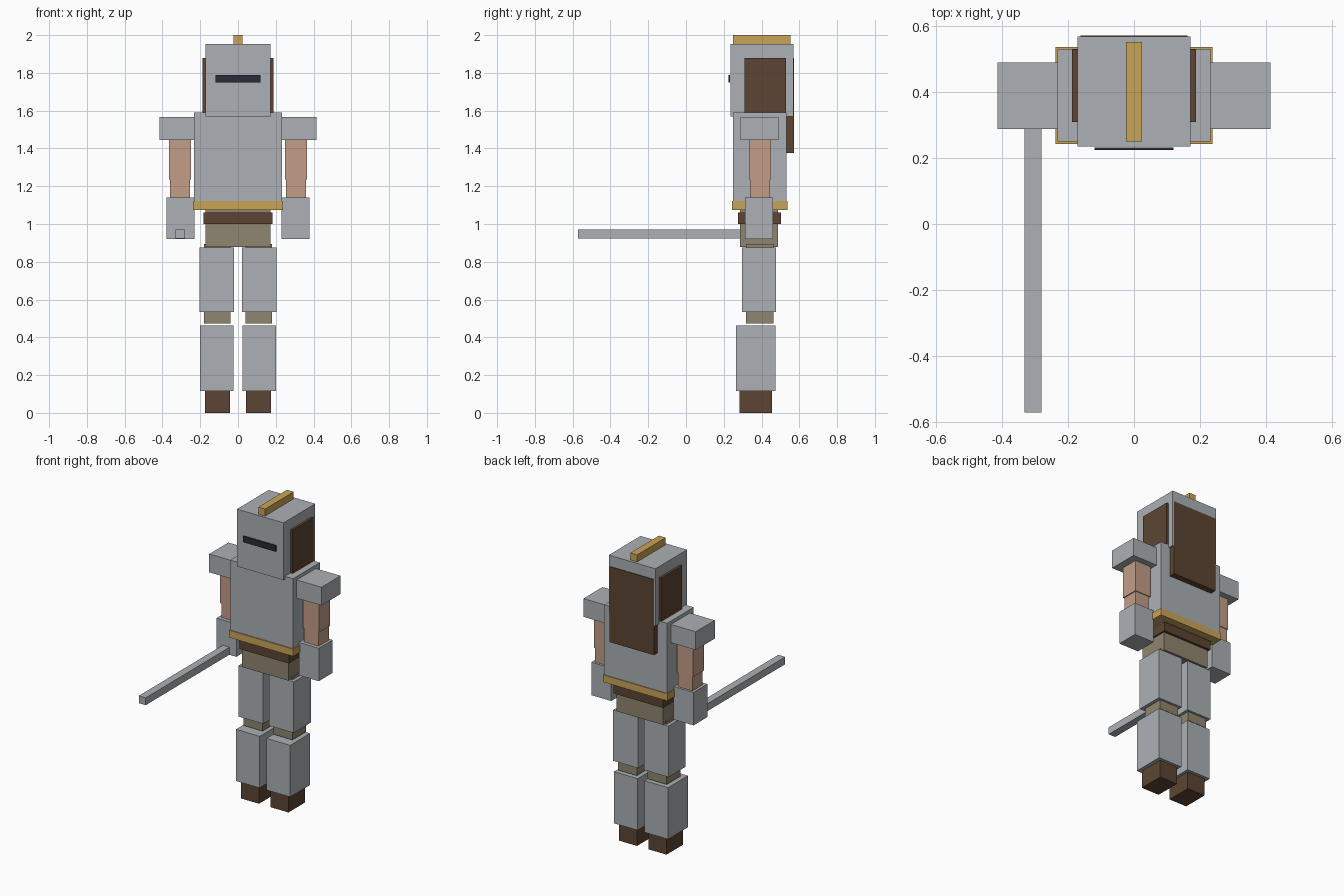
import bpy
import bmesh

if "Cube" in bpy.data.objects:
    bpy.data.objects.remove(bpy.data.objects["Cube"])


def srgb(r, g, b):
    """Convert 0-255 display values to a linear colour."""
    def lin(c):
        c /= 255
        return c / 12.92 if c <= 0.04045 else ((c + 0.055) / 1.055) ** 2.4
    return (lin(r), lin(g), lin(b), 1.0)


def material(name, rgb):
    m = bpy.data.materials.new(name)
    m.diffuse_color = srgb(*rgb)
    m.use_nodes = True
    m.node_tree.nodes["Principled BSDF"].inputs["Base Color"].default_value = m.diffuse_color
    return m


STEEL = material("steel grey", (172, 176, 181))
LEATHER = material("dark brown", (92, 69, 51))
GOLD = material("gold", (201, 164, 88))
CLOTH = material("khaki cloth", (144, 134, 112))
SKIN = material("skin", (194, 158, 136))
DARK = material("slit black", (42, 43, 54))


def box(name, mat, x, y, z):
    """Flat-faced box spanning the given (min, max) ranges."""
    bm = bmesh.new()
    bmesh.ops.create_cube(bm, size=1.0)
    for v in bm.verts:
        v.co = [r[0] if c < 0 else r[1] for c, r in zip(v.co, (x, y, z))]
    mesh = bpy.data.meshes.new(name)
    bm.to_mesh(mesh)
    bm.free()
    mesh.materials.append(mat)
    obj = bpy.data.objects.new(name, mesh)
    bpy.context.collection.objects.link(obj)
    return obj


def pair(name, mat, x, y, z):
    """Box on the +x side and its mirror on the -x side."""
    box("left_" + name, mat, x, y, z)
    box("right_" + name, mat, (-x[1], -x[0]), y, z)


def centred(name, mat, half, y, z):
    return box(name, mat, (-half, half), y, z)


# Head: helmet, crest, eye slit and hair
centred("helmet", STEEL, 0.172, (0.235, 0.569), (1.57, 1.953))
centred("helmet_crest", GOLD, 0.025, (0.25, 0.552), (1.94, 2.0))
centred("eye_slit", DARK, 0.12, (0.224, 0.233), (1.75, 1.79))
pair("side_hair", LEATHER, (0.16, 0.188), (0.309, 0.53), (1.5, 1.88))
centred("back_hair", LEATHER, 0.163, (0.525, 0.573), (1.375, 1.88))

# Trunk: breastplate, gold trim, hips and belt
centred("breastplate", STEEL, 0.232, (0.25, 0.532), (1.08, 1.59))
centred("gold_trim", GOLD, 0.238, (0.243, 0.537), (1.075, 1.123))
centred("hips", CLOTH, 0.172, (0.287, 0.487), (0.878, 1.09))
centred("belt", LEATHER, 0.182, (0.276, 0.503), (1.0, 1.06))

# Arms
pair("shoulder_guard", STEEL, (0.222, 0.415), (0.289, 0.49), (1.445, 1.567))
pair("upper_arm", SKIN, (0.248, 0.366), (0.333, 0.45), (1.235, 1.46))
pair("forearm", SKIN, (0.253, 0.36), (0.338, 0.445), (1.12, 1.235))
pair("gauntlet", STEEL, (0.231, 0.378), (0.313, 0.46), (0.92, 1.14))

# Legs
pair("thigh", CLOTH, (0.04, 0.181), (0.317, 0.462), (0.473, 0.893))
pair("thigh_plate", STEEL, (0.022, 0.204), (0.297, 0.477), (0.534, 0.875))
pair("shin_plate", STEEL, (0.025, 0.2), (0.265, 0.475), (0.117, 0.462))
pair("boot", LEATHER, (0.043, 0.175), (0.283, 0.455), (0.0, 0.14))

# Sword held forward in the right hand
box("sword", STEEL, (-0.332, -0.281), (-0.573, 0.36), (0.922, 0.971))
